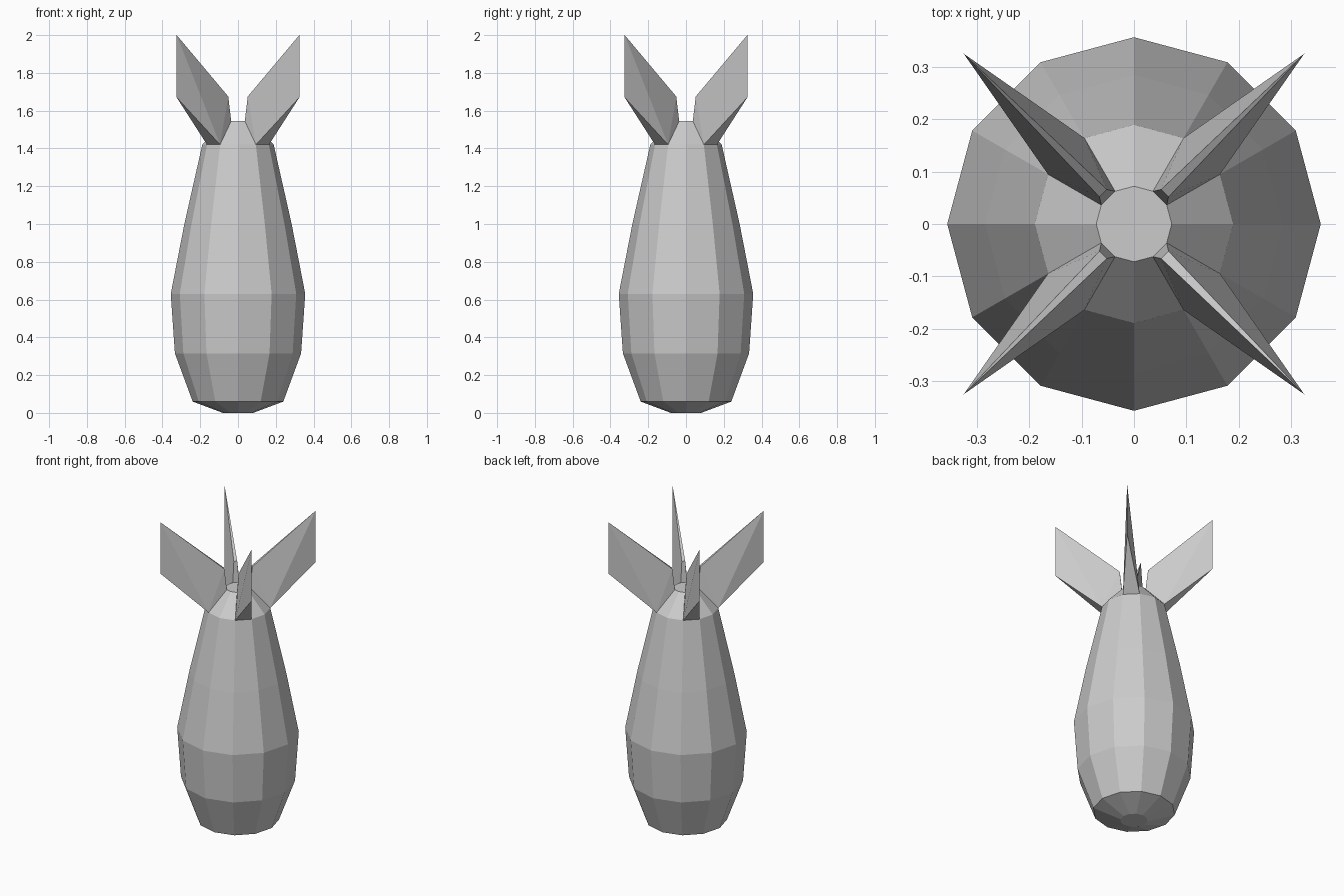
import bpy, bmesh
from math import cos, sin, pi
from mathutils import Matrix

if "Cube" in bpy.data.objects:
    bpy.data.objects.remove(bpy.data.objects["Cube"])

SIDES = 12


def make_object(name, bm):
    bmesh.ops.recalc_face_normals(bm, faces=bm.faces)
    mesh = bpy.data.meshes.new(name)
    bm.to_mesh(mesh)
    bm.free()
    obj = bpy.data.objects.new(name, mesh)
    bpy.context.collection.objects.link(obj)
    return obj


# Body: 12-sided lathe through (radius, height) rings, capped at both ends
profile = [(0.08, 0.0), (0.24, 0.06), (0.334, 0.315), (0.356, 0.63),
           (0.284, 1.0), (0.189, 1.42), (0.072, 1.545)]
bm = bmesh.new()
rings = [[bm.verts.new((r * cos(2 * pi * i / SIDES), r * sin(2 * pi * i / SIDES), z))
          for i in range(SIDES)] for r, z in profile]
for low, high in zip(rings, rings[1:]):
    for i in range(SIDES):
        j = (i + 1) % SIDES
        bm.faces.new((low[i], low[j], high[j], high[i]))
bm.faces.new(rings[0][::-1])
bm.faces.new(rings[-1])
make_object("body", bm)

# Fins: wedges growing from a shoulder face and tapering to a sharp outer edge
# (distance from axis, half thickness, height)
root = [(0.183, 0.049, 1.42), (0.0695, 0.0186, 1.545)]
blade = [(0.083, 0.010, 1.675), (0.459, 0.0, 2.0), (0.459, 0.0, 1.67)]
for k in range(4):
    bm = bmesh.new()
    root_verts = set()
    for n, (r, t, z) in enumerate(root + blade):
        for y in ((-t, t) if t else (0,)):
            v = bm.verts.new((r, y, z))
            if n < len(root):
                root_verts.add(v)
    bmesh.ops.convex_hull(bm, input=bm.verts[:])
    # Leave the root open where it meets the body
    hidden = [f for f in bm.faces if all(v in root_verts for v in f.verts)]
    bmesh.ops.delete(bm, geom=hidden, context='FACES_ONLY')
    bm.transform(Matrix.Rotation(pi / 4 + k * pi / 2, 4, 'Z'))
    make_object(f"fin_{k + 1}", bm)
